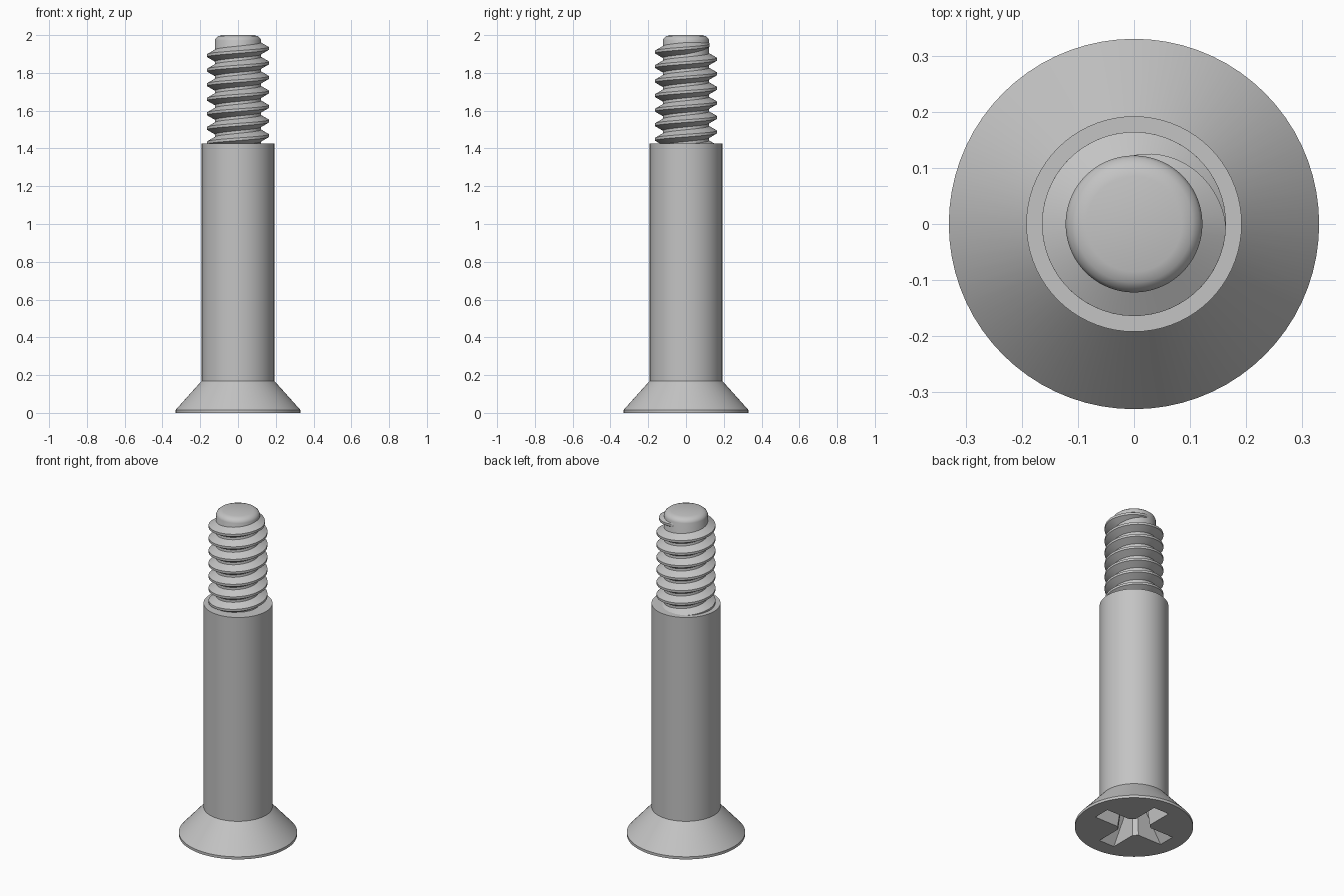
import bpy, bmesh
from math import pi, cos, sin, radians

if "Cube" in bpy.data.objects:
    bpy.data.objects.remove(bpy.data.objects["Cube"])

steel = bpy.data.materials.new("grey_steel")
steel.use_nodes = True
colour = (0.55, 0.55, 0.55, 1)
steel.diffuse_color = colour
bsdf = next(n for n in steel.node_tree.nodes if n.type == "BSDF_PRINCIPLED")
bsdf.inputs["Base Color"].default_value = colour


def loft(name, sections):
    """Join equal closed sections into a capped solid."""
    bm = bmesh.new()
    rings = [[bm.verts.new(p) for p in s] for s in sections]
    n = len(rings[0])
    for a, b in zip(rings, rings[1:]):
        for i in range(n):
            j = (i + 1) % n
            bm.faces.new((a[i], a[j], b[j], b[i]))
    bm.faces.new(rings[0][::-1])
    bm.faces.new(rings[-1])
    bmesh.ops.recalc_face_normals(bm, faces=bm.faces)
    mesh = bpy.data.meshes.new(name)
    bm.to_mesh(mesh)
    bm.free()
    mesh.materials.append(steel)
    obj = bpy.data.objects.new(name, mesh)
    bpy.context.collection.objects.link(obj)
    return obj


def activate(obj):
    bpy.ops.object.select_all(action="DESELECT")
    obj.select_set(True)
    bpy.context.view_layer.objects.active = obj


# Countersunk head, plain shank and threaded core with a rounded tip
SIDES = 72
profile = [(0.33, 0), (0.33, 0.016), (0.192, 0.17), (0.192, 1.425),
           (0.122, 1.425), (0.122, 1.972), (0.117, 1.984),
           (0.105, 1.994), (0.085, 2.0)]
body = loft("screw_body", [
    [(r * cos(2 * pi * i / SIDES), r * sin(2 * pi * i / SIDES), z)
     for i in range(SIDES)] for r, z in profile])


# Tapered cross recess in the underside of the head
def cross(length, width, z):
    corner = width * 1.45
    arm = [(length, -width), (length, width), (corner, width), (width, corner)]
    points = []
    for k in range(4):
        c, s = round(cos(k * pi / 2)), round(sin(k * pi / 2))
        points += [(x * c - y * s, x * s + y * c, z) for x, y in arm]
    return points


cutter = loft("recess_cutter", [cross(0.245, 0.053, -0.01),
                                cross(0.1, 0.038, 0.19)])
cutter.hide_render = True
cut = body.modifiers.new("cross_recess", "BOOLEAN")
cut.operation = "DIFFERENCE"
cut.solver = "EXACT"
cut.object = cutter
activate(body)
bpy.ops.object.modifier_apply(modifier=cut.name)
bpy.data.objects.remove(cutter)

# Right-handed thread that starts inside the shank and runs out near the tip
PITCH, STEPS, TURNS = 0.077, 60, 7
RUNOUT = radians(100)


def thread_section(a):
    fade = 1 - max(0, a) / RUNOUT
    z = 1.93 + PITCH * a / (2 * pi)
    root, crest = 0.117, 0.118 + 0.046 * fade
    base = 0.009 + 0.025 * max(fade, 0.3)
    shape = [(root, -base), (crest, -0.007), (crest, 0.007), (root, base)]
    return [(r * cos(a), r * sin(a), z + dz) for r, dz in shape]


start = -2 * pi * TURNS
count = round((RUNOUT - start) / (2 * pi) * STEPS)
thread = loft("screw_thread", [
    thread_section(start + (RUNOUT - start) * i / count)
    for i in range(count + 1)])

for obj in (body, thread):
    activate(obj)
    bpy.ops.object.shade_smooth_by_angle(angle=radians(30))
